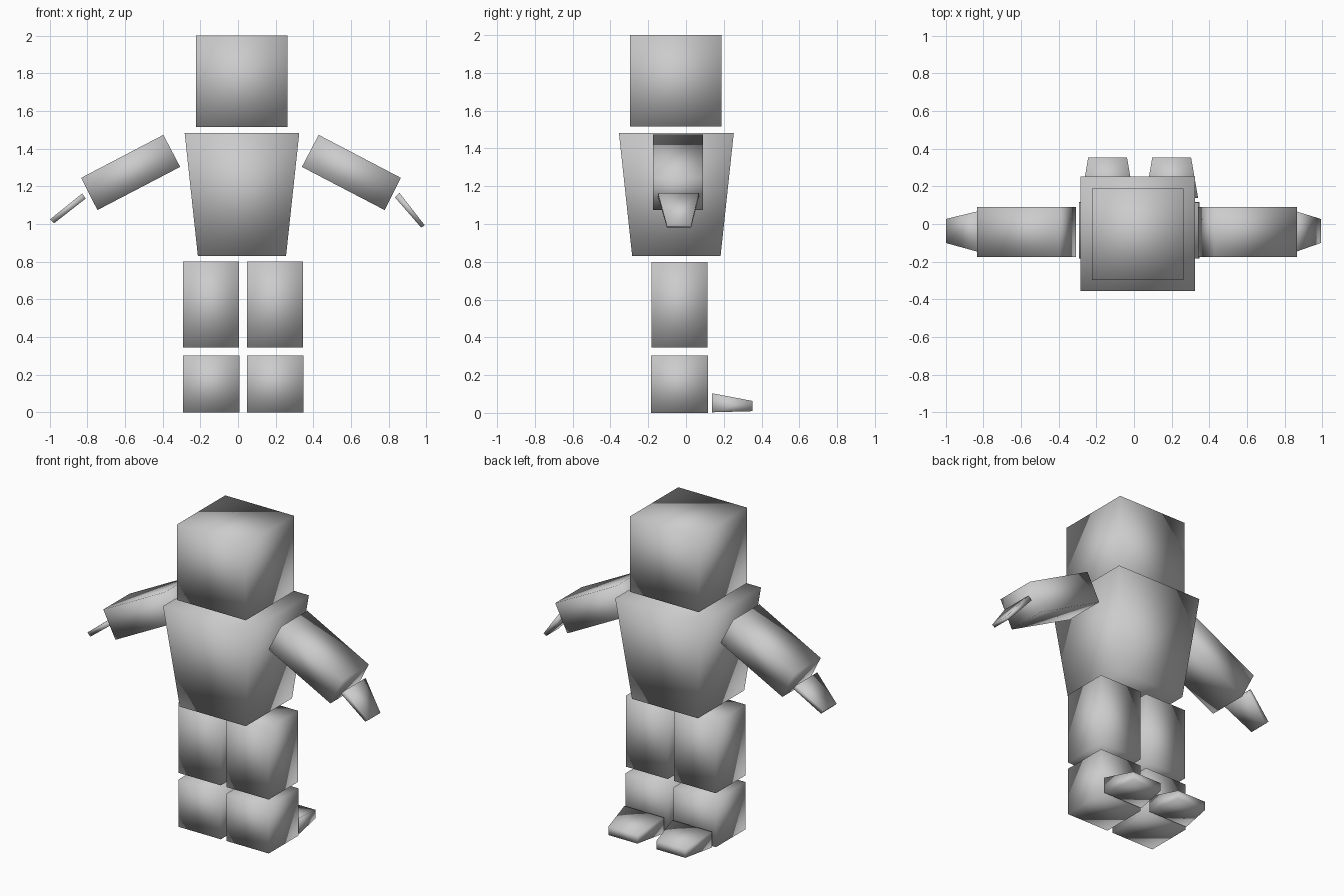
import bpy, bmesh

if "Cube" in bpy.data.objects:
    bpy.data.objects.remove(bpy.data.objects["Cube"])


def loft(name, a, b):
    """Closed six-sided block between two four-point end caps."""
    bm = bmesh.new()
    va = [bm.verts.new(p) for p in a]
    vb = [bm.verts.new(p) for p in b]
    bm.faces.new(va)
    bm.faces.new(vb[::-1])
    for i in range(4):
        j = (i + 1) % 4
        bm.faces.new((va[i], vb[i], vb[j], va[j]))
    bmesh.ops.recalc_face_normals(bm, faces=bm.faces)
    # the blocks are softly shaded across their edges
    for f in bm.faces:
        f.smooth = True
    me = bpy.data.meshes.new(name)
    bm.to_mesh(me)
    bm.free()
    ob = bpy.data.objects.new(name, me)
    bpy.context.collection.objects.link(ob)
    return ob


def rect_z(cx, cy, h, z, hy=None):
    hy = hy or h
    return [(cx - h, cy - hy, z), (cx + h, cy - hy, z), (cx + h, cy + hy, z), (cx - h, cy + hy, z)]


def rect_y(cx, h, y, z0, z1):
    return [(cx - h, y, z0), (cx + h, y, z0), (cx + h, y, z1), (cx - h, y, z1)]


def edge_cap(p, q, cy, hy):
    """Cap spanning two x-z points, widened along y."""
    return [(p[0], cy - hy, p[1]), (q[0], cy - hy, q[1]), (q[0], cy + hy, q[1]), (p[0], cy + hy, p[1])]


# Head and tapered torso
loft("head", rect_z(0.02, -0.054, 0.243, 1.515), rect_z(0.02, -0.054, 0.243, 2.0))
loft("torso", rect_z(0.021, -0.051, 0.234, 0.83), rect_z(0.021, -0.051, 0.304, 1.482))

# Arms, mirrored about the body's middle
MID = 0.016
for side, s in (("left", -1), ("right", 1)):
    def m(x, z):
        return (MID + s * x, z)
    loft(side + "_arm",
         edge_cap(m(0.412, 1.473), m(0.323, 1.303), -0.043, 0.133),
         edge_cap(m(0.848, 1.245), m(0.762, 1.074), -0.043, 0.133))

# Thin tapered hands, each bent slightly differently
hands = {"left_hand": ((-0.827, 1.162), (-0.808, 1.135), (-0.997, 1.025), (-0.976, 1.004)),
         "right_hand": ((0.857, 1.165), (0.833, 1.141), (0.991, 0.993), (0.972, 0.981))}
for name, (a, b, c, d) in hands.items():
    loft(name, edge_cap(a, b, -0.04, 0.108), edge_cap(c, d, -0.037, 0.064))

# Legs and feet
for side, cx, fx in (("left", -0.143, -0.14), ("right", 0.197, 0.2)):
    loft(side + "_upper_leg", rect_z(cx, -0.034, 0.149, 0.345), rect_z(cx, -0.034, 0.149, 0.8))
    loft(side + "_lower_leg", rect_z(cx, -0.034, 0.15, 0.0), rect_z(cx, -0.034, 0.15, 0.303))
    loft(side + "_foot", rect_y(fx, 0.14, 0.138, 0.003, 0.104), rect_y(fx, 0.103, 0.353, 0.009, 0.063))
